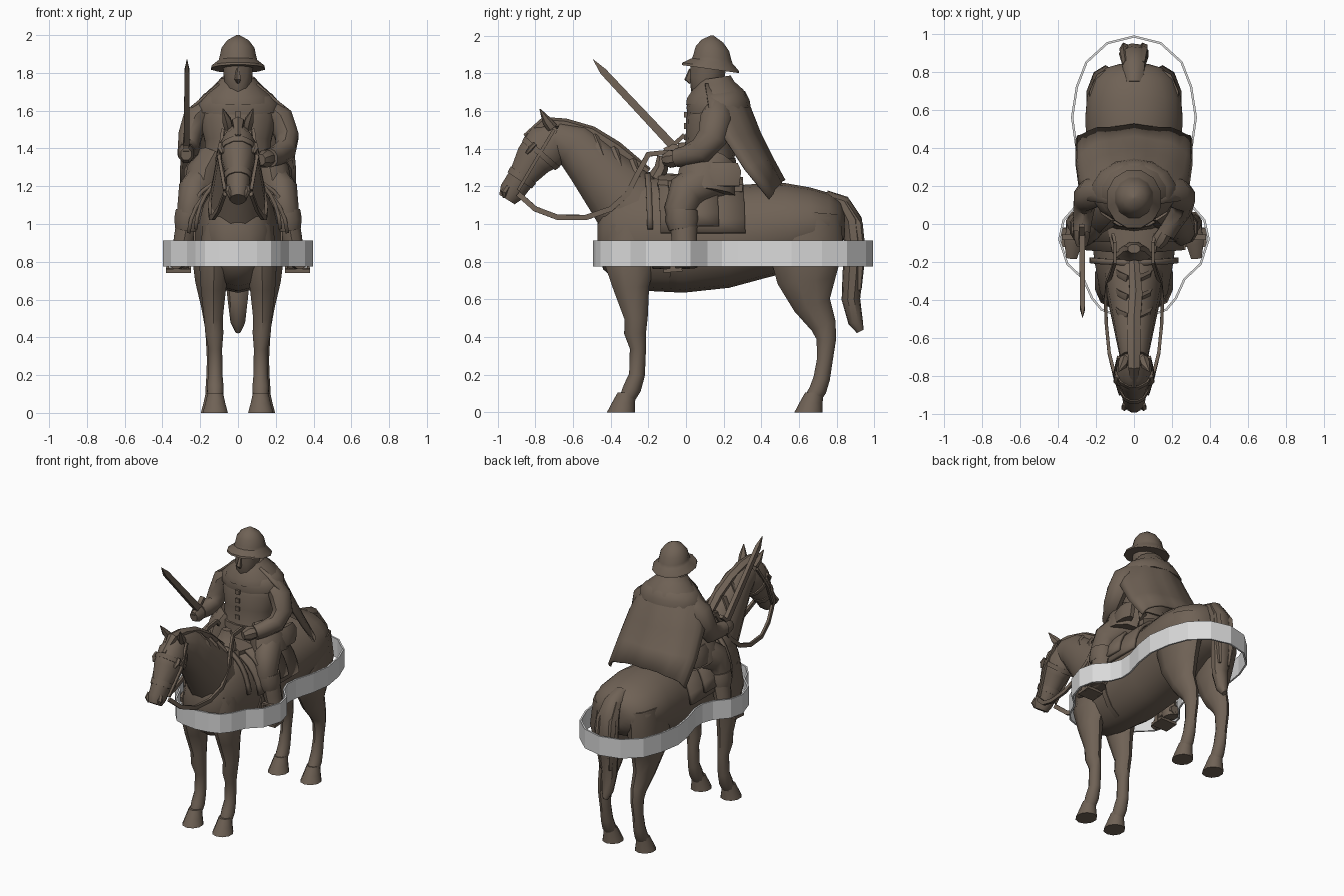
import bpy, bmesh, math
from mathutils import Vector


def material(name, rgb):
    m = bpy.data.materials.new(name)
    m.diffuse_color = (*rgb, 1)
    return m


BROWN = material("bronze brown", (0.16, 0.122, 0.092))
GREY = material("light grey", (0.7, 0.7, 0.7))


def finish(bm, name, mat=BROWN, smooth=32):
    bmesh.ops.recalc_face_normals(bm, faces=bm.faces)
    me = bpy.data.meshes.new(name)
    bm.to_mesh(me)
    bm.free()
    me.materials.append(mat)
    if smooth:
        me.shade_smooth()
        me.set_sharp_from_angle(angle=math.radians(smooth))
    ob = bpy.data.objects.new(name, me)
    bpy.context.collection.objects.link(ob)
    return ob


def loft(name, secs, n=12, flip=1, tilt=0, level=False):
    """Elliptical sections (x, y, z, half width, half depth) along a path."""
    bm, rings = bmesh.new(), []
    P = [Vector((s[0] * flip, s[1], s[2])) for s in secs]
    for i, s in enumerate(secs):
        t = (P[min(i + 1, len(P) - 1)] - P[max(i - 1, 0)]).normalized()
        if level:
            t = Vector((0, 0, 1))
        side = Vector((1, 0, 0))
        side = (side - t * side.dot(t)).normalized()
        up = t.cross(side)
        ring = []
        for k in range(n):
            a = 2 * math.pi * (k + 0.5) / n
            v = P[i] + side * math.cos(a) * s[3] + up * math.sin(a) * s[4]
            v.z -= tilt * (v.y - P[i].y)
            ring.append(bm.verts.new(v))
        rings.append(ring)
    for r, q in zip(rings, rings[1:]):
        for k in range(n):
            bm.faces.new((r[k], r[(k + 1) % n], q[(k + 1) % n], q[k]))
    bm.faces.new(rings[0])
    bm.faces.new(rings[-1])
    return finish(bm, name, smooth=40)


def pair(name, secs, n=12, level=False):
    for tag, f in (("left", 1), ("right", -1)):
        loft(f"{tag}_{name}", secs, n, f, level=level)


def sheet(name, f, nu, nv, thick):
    """Thin cloth from a function of u in -1..1 and row v."""
    bm = bmesh.new()
    g = [[bm.verts.new(f(2 * i / nu - 1, j)) for i in range(nu + 1)] for j in range(nv)]
    for j in range(nv - 1):
        for i in range(nu):
            bm.faces.new((g[j][i], g[j][i + 1], g[j + 1][i + 1], g[j + 1][i]))
    ob = finish(bm, name)
    md = ob.modifiers.new("thickness", "SOLIDIFY")
    md.thickness, md.offset = thick, 0


def box(name, c, size, rx=0):
    bm = bmesh.new()
    bmesh.ops.create_cube(bm, size=1)
    bmesh.ops.scale(bm, vec=size, verts=bm.verts)
    ob = finish(bm, name)
    ob.location, ob.rotation_euler.x = c, rx
    return ob


# Horse body, neck and head
loft("horse_body", [(0, y, z, a, b) for y, z, a, b in (
    (-.47, .93, .06, .08), (-.44, .93, .13, .17), (-.36, .93, .18, .26), (-.2, .95, .21, .305),
    (0, .92, .235, .285), (.2, .93, .24, .27), (.4, .965, .25, .25), (.55, .985, .26, .235),
    (.67, 1.0, .25, .195), (.76, 1.0, .215, .165), (.82, 1.0, .15, .12), (.84, 1.0, .08, .07))], 18)
loft("horse_neck", [(0, -.24, 1.03, .17, .22), (0, -.38, 1.19, .14, .18), (0, -.5, 1.32, .115, .145),
                    (0, -.6, 1.42, .095, .122), (0, -.7, 1.46, .075, .09)])
HEAD = [(0, -.66, 1.47, .06, .08), (0, -.74, 1.41, .095, .13), (0, -.81, 1.34, .09, .105),
        (0, -.87, 1.25, .065, .075), (0, -.925, 1.17, .06, .07), (0, -.95, 1.13, .045, .05)]
loft("horse_head", HEAD)
loft("mane", [(0, -.2, 1.28, .03, .02), (.01, -.37, 1.405, .04, .035), (0, -.5, 1.49, .04, .03),
              (0, -.64, 1.53, .04, .03), (0, -.75, 1.54, .035, .03), (0, -.85, 1.46, .015, .02)], 6)
for i, (y, z) in enumerate(((-.3, 1.33), (-.4, 1.40), (-.5, 1.46))):
    pair(f"mane_lock_{i}", [(.03, y, z, .015, .04), (.075, y + .03, z - .05, .015, .025),
                            (.095, y + .06, z - .1, .005, .006)], 5)
pair("ear", [(.05, -.71, 1.51, .025, .03), (.06, -.74, 1.55, .027, .025), (.08, -.775, 1.61, .003, .003)], 6)
pair("horse_eye", [(.085, -.80, 1.425, .018, .012), (.09, -.825, 1.40, .02, .014), (.08, -.845, 1.375, .01, .008)], 6)
pair("nostril", [(.045, -.945, 1.2, .015, .015), (.05, -.965, 1.17, .018, .018), (.04, -.965, 1.14, .008, .008)], 6)

# Bridle bands and reins
loft("noseband", [(0, -.862, 1.262, .076, .084), (0, -.882, 1.232, .073, .08)])
loft("browband", [(0, -.762, 1.385, .103, .128), (0, -.782, 1.362, .101, .121)])
pair("cheek_strap", [(.08, -.7, 1.5, .012, .012), (.1, -.79, 1.35, .012, .012), (.07, -.89, 1.18, .012, .012)], 4)
pair("rein", [(.07, -.89, 1.16, .012, .02), (.10, -.8, 1.08, .012, .02), (.13, -.68, 1.035, .012, .02),
              (.145, -.53, 1.035, .012, .02), (.15, -.4, 1.08, .012, .02), (.14, -.31, 1.16, .012, .02),
              (.12, -.26, 1.26, .012, .02), (.1, -.2, 1.37, .012, .02), (.1, -.1, 1.38, .012, .02),
              (.11, -.06, 1.34, .012, .02)], 4)

# Horse legs, hooves and tail
pair("front_leg", [(.12, -.27, .98, .07, .15), (.125, -.3, .8, .085, .14), (.13, -.29, .66, .07, .095),
                   (.13, -.265, .5, .052, .062), (.125, -.27, .42, .05, .058), (.12, -.255, .34, .038, .043),
                   (.12, -.26, .2, .04, .042), (.12, -.285, .13, .046, .048), (.12, -.31, .08, .042, .042)], 10)
pair("hind_leg", [(.13, .64, 1.05, .11, .18), (.15, .635, .87, .105, .2), (.145, .64, .7, .085, .155),
                  (.135, .67, .57, .062, .1), (.13, .73, .46, .047, .068), (.13, .745, .39, .042, .052),
                  (.13, .737, .28, .036, .042), (.13, .72, .18, .04, .044), (.13, .70, .12, .044, .046),
                  (.13, .675, .08, .042, .042)], 10)
for leg, x, y in (("front", .12, -.32), ("hind", .13, .675)):
    pair(leg + "_hoof", [(x, y + .005, .105, .043, .048), (x, y - .012, .05, .056, .062), (x, y - .025, 0, .07, .075)],
         10, level=True)
loft("tail", [(0, .74, 1.14, .05, .04), (0, .83, 1.11, .06, .045), (0, .88, 1.02, .075, .055),
              (0, .895, .88, .08, .055), (0, .885, .74, .07, .055), (0, .875, .6, .055, .05),
              (0, .9, .48, .04, .04), (0, .925, .43, .015, .02)], 9)
pair("tail_strand", [(.04, .84, 1.11, .02, .025), (.05, .91, 1.0, .025, .03), (.05, .925, .85, .025, .03),
                     (.035, .92, .65, .01, .012)], 5)


# Saddle cloth, saddle and straps
def cloth(hw, hh, z, ys):
    return lambda u, j: (hw * math.sin(1.5 * u), ys[j] + .015 * abs(u), z + hh * math.cos(1.5 * u))


sheet("saddle_cloth", cloth(.262, .3, .93, (-.15, 0, .15, .3)), 12, 4, .02)
sheet("saddle_flap", cloth(.275, .28, .97, (-.1, .05, .16)), 12, 3, .02)
sheet("breast_strap", cloth(.225, .315, .95, (-.22, -.19)), 14, 2, .02)
loft("girth", [(0, -.06, .93, .238, .29), (0, -.02, .925, .24, .288)], 18)
loft("saddle_pommel", [(0, -.16, 1.24, .1, .05), (0, -.13, 1.3, .06, .04), (0, -.13, 1.36, .035, .025)], 8)
loft("saddle_seat", [(0, -.15, 1.22, .12, .05), (0, .1, 1.2, .17, .06), (0, .3, 1.19, .18, .06)], 10)
pair("saddle_bag", [(.235, .2, 1.32, .03, .08), (.25, .2, 1.28, .04, .1), (.255, .2, 1.2, .035, .09)], 8)

# Rider torso, belt and shoulder cowl
loft("rider_torso", [(0, .13, 1.14, .2, .17), (0, .12, 1.25, .215, .165), (0, .12, 1.33, .175, .13),
                     (0, .135, 1.44, .18, .138), (0, .15, 1.54, .205, .152), (0, .165, 1.63, .19, .14),
                     (0, .15, 1.7, .1, .1)], 14)
loft("belt", [(0, .12, 1.31, .195, .147), (0, .12, 1.35, .188, .143)], 14)
loft("cowl", [(0, .175, 1.6, .225, .17), (0, .17, 1.64, .225, .168), (0, .165, 1.685, .185, .15),
              (0, .16, 1.72, .12, .11)], 14)
loft("collar_roll", [(0, .16, 1.655, .19, .165), (0, .155, 1.69, .175, .155), (0, .15, 1.74, .12, .11),
                     (0, .15, 1.775, .09, .09)], 12, tilt=-.15, level=True)
for i in range(4):
    box(f"tunic_button_{i}", (0, .002, 1.4 + .06 * i), (.03, .025, .03))

# Rider head and brimmed helmet
loft("rider_head", [(0, .12, 1.66, .05, .06), (0, .105, 1.71, .065, .078), (0, .11, 1.77, .078, .092),
                    (0, .12, 1.85, .085, .095)], 10)
loft("nose", [(0, .03, 1.82, .01, .015), (0, .01, 1.765, .018, .02), (0, .025, 1.75, .01, .01)], 5)
loft("helmet", [(0, .13, 1.822, .147, .158), (0, .13, 1.835, .143, .155), (0, .14, 1.865, .105, .112),
                (0, .14, 1.885, .1, .104), (0, .14, 1.93, .09, .092), (0, .14, 1.97, .06, .06),
                (0, .14, 2.0, .008, .008)], 12, tilt=.14, level=True)

# Cloak
ROWS = ((1.74, 0, .25, .1, .1), (1.62, 0, .33, .12, .24), (1.48, .02, .385, .2, .285),
        (1.35, .06, .45, .31, .3), (1.23, .1, .515, .44, .3))


def cloak(u, j):
    z, drop, back, side, hw = ROWS[j]
    c = math.cos(u * math.pi / 2)
    return (hw * math.sin(u * math.pi / 2), side + (back - side) * c + .006 * math.cos(u * 14), z - drop * u * u)


sheet("cloak", cloak, 14, 5, .015)

# Rider legs, boots and stirrups
pair("thigh", [(.1, .2, 1.24, .1, .12), (.18, .1, 1.23, .1, .11), (.235, .0, 1.17, .085, .1),
               (.25, -.03, 1.08, .075, .085), (.26, -.02, 1.0, .065, .075)], 10)
pair("tunic_skirt", [(.12, .14, 1.34, .1, .13), (.17, .11, 1.26, .11, .15), (.19, .1, 1.17, .105, .16)], 10)
pair("boot_cuff", [(.255, -.02, 1.07, .078, .085), (.262, -.02, 1.02, .08, .09), (.268, -.015, .97, .068, .075)], 10)
pair("boot", [(.265, -.01, 1.02, .062, .07), (.285, -.01, .92, .058, .068), (.3, 0, .83, .05, .058),
              (.31, 0, .77, .05, .06)], 10)
pair("foot", [(.305, .06, .80, .035, .03), (.31, -.02, .81, .048, .045), (.32, -.1, .795, .05, .035),
              (.328, -.18, .78, .03, .02)], 8)
for tag, f in (("left", 1), ("right", -1)):
    box(f"{tag}_stirrup_plate", (f * .315, -.07, .755), (.13, .1, .02), .08)
    for i, x in enumerate((.255, .372)):
        box(f"{tag}_stirrup_side_{i}", (f * x, -.07, .81), (.012, .03, .13))
    box(f"{tag}_stirrup_top", (f * .315, -.07, .87), (.12, .03, .012))

# Arms, gloves and sword
loft("right_arm", [(-.17, .17, 1.61, .06, .07), (-.225, .16, 1.56, .07, .085), (-.255, .14, 1.46, .065, .08),
                   (-.262, .09, 1.39, .058, .07), (-.27, .01, 1.38, .05, .055), (-.275, -.04, 1.38, .048, .05)], 10)
loft("left_arm", [(.17, .17, 1.61, .06, .07), (.225, .16, 1.56, .07, .085), (.26, .14, 1.46, .065, .08),
                  (.25, .08, 1.39, .058, .07), (.2, .0, 1.36, .05, .055), (.17, -.05, 1.35, .048, .05)], 10)
loft("right_hand", [(-.275, -.02, 1.37, .042, .045), (-.275, -.07, 1.375, .045, .055), (-.275, -.115, 1.37, .03, .035)], 8)
loft("left_hand", [(.17, -.03, 1.35, .04, .04), (.14, -.08, 1.345, .045, .05), (.12, -.115, 1.34, .03, .03)], 8)
loft("sword_grip", [(-.275, -.01, 1.34, .018, .018), (-.275, -.085, 1.42, .014, .014)], 6)
box("sword_guard", (-.275, -.06, 1.425), (.03, .14, .022), math.radians(43))
loft("sword_blade", [(-.272, -.07, 1.415, .022, .032), (-.27, -.44, 1.81, .018, .026), (-.27, -.492, 1.872, .001, .002)], 4)

# Grey band around horse and feet: half outline mirrored
HALF = [(0, -.488), (.1, -.475), (.17, -.45), (.22, -.39), (.265, -.29), (.35, -.21), (.392, -.08), (.37, .02),
        (.29, .11), (.26, .19), (.265, .28), (.305, .42), (.325, .56), (.3, .72), (.25, .85), (.14, .95), (0, .985)]
OUT = HALF + [(-x, y) for x, y in HALF[-2:0:-1]]
bm = bmesh.new()
lo, hi = ([bm.verts.new((x, y, z)) for x, y in OUT] for z in (.775, .912))
for k in range(len(OUT)):
    m = (k + 1) % len(OUT)
    bm.faces.new((lo[k], lo[m], hi[m], hi[k]))
band = finish(bm, "surrounding_band", GREY, 0)
md = band.modifiers.new("thickness", "SOLIDIFY")
md.thickness, md.offset = .012, 0
